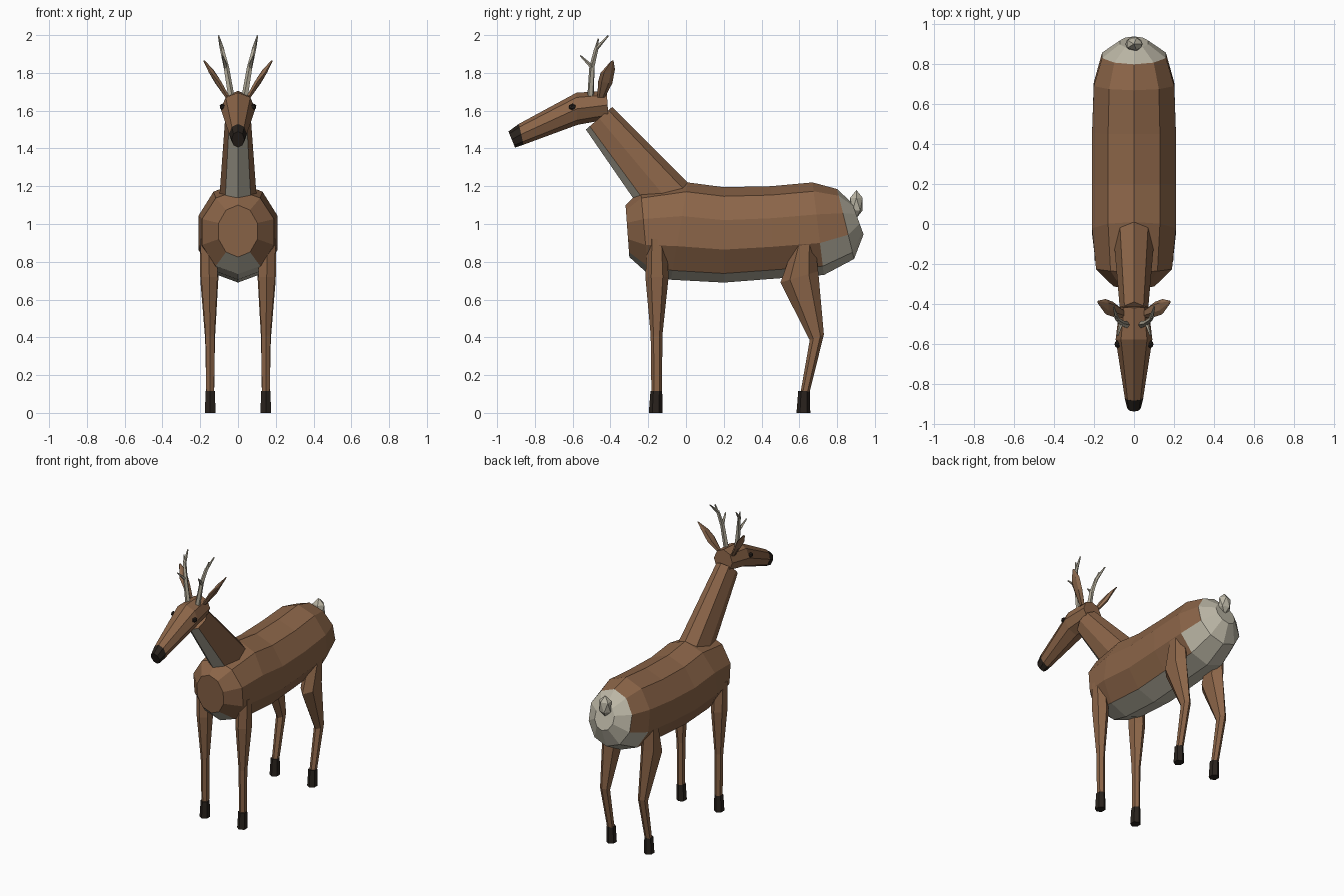
import bpy, bmesh, math
from mathutils import Vector

if "Cube" in bpy.data.objects:
    bpy.data.objects.remove(bpy.data.objects["Cube"])


def material(name, rgb):
    m = bpy.data.materials.new(name)
    m.diffuse_color = (*rgb, 1)
    m.use_nodes = True
    m.node_tree.nodes["Principled BSDF"].inputs["Base Color"].default_value = m.diffuse_color
    return m


BROWN = material("brown_coat", (0.26, 0.13, 0.065))
CREAM = material("pale_coat", (0.50, 0.47, 0.38))
DARK = material("dark_horn", (0.022, 0.016, 0.012))
BONE = material("antler_bone", (0.45, 0.41, 0.32))
INNER = material("ear_coat", (0.28, 0.15, 0.08))


def make(name, bm, mats, mirror=False):
    bmesh.ops.recalc_face_normals(bm, faces=bm.faces)
    me = bpy.data.meshes.new(name)
    bm.to_mesh(me)
    bm.free()
    ob = bpy.data.objects.new(name, me)
    bpy.context.collection.objects.link(ob)
    for m in mats:
        me.materials.append(m)
    if mirror:
        ob.modifiers.new("Mirror", "MIRROR").use_mirror_merge = False
    return ob


def skin(bm, rings, sides, pick=None):
    """Skin rings given as (centre, u, v); pick(segment, side) gives the material slot."""
    loops = []
    for c, u, v in rings:
        angles = [2 * math.pi * k / sides for k in range(sides)]
        loops.append([bm.verts.new(c + u * math.cos(a) + v * math.sin(a)) for a in angles])
    for s, (p, q) in enumerate(zip(loops, loops[1:])):
        for k in range(sides):
            j = (k + 1) % sides
            f = bm.faces.new((p[k], p[j], q[j], q[k]))
            f.material_index = pick(s, k) if pick else 0
    for s, lp in ((-1, loops[0]), (len(rings) - 1, loops[-1])):
        f = bm.faces.new(lp)
        f.material_index = pick(s, 0) if pick else 0


def loft(name, rows, sides, mats, pick=None, mirror=False):
    """Each row: (y, z) of top point, (y, z) of bottom point, half width, centre x."""
    rings = []
    for ya, za, yb, zb, hw, x in rows:
        a, b = Vector((x, ya, za)), Vector((x, yb, zb))
        rings.append(((a + b) / 2, (a - b) / 2, Vector((hw, 0, 0))))
    bm = bmesh.new()
    skin(bm, rings, sides, pick)
    return make(name, bm, mats, mirror)


def tube(bm, pts, radii, sides=5):
    pts = [Vector(p) for p in pts]
    rings = []
    for i, (p, r) in enumerate(zip(pts, radii)):
        d = pts[min(i + 1, len(pts) - 1)] - pts[max(i - 1, 0)]
        q = d.to_track_quat('Z', 'Y')
        rings.append((p, q @ Vector((r, 0, 0)), q @ Vector((0, r, 0))))
    skin(bm, rings, sides)


def gem(name, loc, size, mat, mirror=False):
    bm = bmesh.new()
    bmesh.ops.create_icosphere(bm, subdivisions=1, radius=1)
    for v in bm.verts:
        v.co = Vector(a * s + l for a, s, l in zip(v.co, size, loc))
    return make(name, bm, [mat], mirror)


# Body with pale belly and rump
def body_colour(seg, side):
    if seg >= 6 or side in (4, 5) and seg >= 0:
        return 1
    return 1 if seg == 5 and 3 <= side <= 6 else 0


loft("body", [
    (-0.32, 1.10, -0.30, 0.825, 0.108, 0),
    (-0.24, 1.18, -0.20, 0.735, 0.20, 0),
    (0.01, 1.22, -0.08, 0.705, 0.221, 0),
    (0.20, 1.195, 0.20, 0.69, 0.221, 0),
    (0.45, 1.20, 0.46, 0.71, 0.221, 0),
    (0.67, 1.22, 0.73, 0.73, 0.212, 0),
    (0.80, 1.185, 0.89, 0.815, 0.168, 0),
    (0.88, 1.11, 0.94, 0.945, 0.075, 0)],
    10, [BROWN, CREAM], body_colour)

# Neck with pale throat
loft("neck", [
    (0.03, 1.20, -0.22, 1.05, 0.10, 0),
    (-0.39, 1.62, -0.53, 1.50, 0.068, 0)],
    8, [BROWN, CREAM], lambda s, k: 1 if s == 0 and k in (3, 4) else 0)

# Head and nose
loft("head", [
    (-0.42, 1.705, -0.41, 1.555, 0.072, 0),
    (-0.58, 1.695, -0.575, 1.525, 0.092, 0),
    (-0.885, 1.53, -0.86, 1.42, 0.046, 0)],
    8, [BROWN])
loft("nose", [
    (-0.885, 1.53, -0.86, 1.42, 0.047, 0),
    (-0.94, 1.49, -0.905, 1.405, 0.034, 0)],
    8, [DARK])
gem("eyes", (0.083, -0.602, 1.62), (0.016, 0.021, 0.018), DARK, True)

# Ears
loft("ears", [
    (-0.43, 1.67, -0.47, 1.67, 0.014, 0.055),
    (-0.39, 1.745, -0.465, 1.755, 0.020, 0.105),
    (-0.376, 1.82, -0.452, 1.80, 0.016, 0.142),
    (-0.384, 1.867, -0.398, 1.862, 0.004, 0.18)],
    6, [INNER], mirror=True)

# Antlers: one beam and two tines per side
bm = bmesh.new()
tube(bm, [(0.038, -0.505, 1.68), (0.062, -0.497, 1.83), (0.085, -0.475, 1.93), (0.103, -0.412, 1.997)],
     [0.018, 0.015, 0.012, 0.004])
tube(bm, [(0.064, -0.497, 1.83), (0.082, -0.56, 1.892)], [0.012, 0.004])
tube(bm, [(0.083, -0.478, 1.92), (0.098, -0.464, 1.98)], [0.010, 0.004])
make("antlers", bm, [BONE], True)

# Legs and hooves
loft("front_legs", [
    (-0.105, 0.92, -0.205, 0.92, 0.050, 0.155),
    (-0.092, 0.72, -0.215, 0.72, 0.050, 0.152),
    (-0.125, 0.41, -0.187, 0.41, 0.027, 0.148),
    (-0.127, 0.10, -0.183, 0.10, 0.024, 0.147)],
    6, [BROWN], mirror=True)
loft("hind_legs", [
    (0.68, 0.92, 0.575, 0.90, 0.055, 0.155),
    (0.70, 0.75, 0.50, 0.69, 0.055, 0.152),
    (0.73, 0.415, 0.655, 0.385, 0.030, 0.148),
    (0.652, 0.10, 0.605, 0.10, 0.024, 0.147)],
    6, [BROWN], mirror=True)
for name, y in (("front_hooves", -0.157), ("hind_hooves", 0.625)):
    loft(name, [
        (y + 0.031, 0.115, y - 0.031, 0.115, 0.028, 0.147),
        (y + 0.033, 0.0, y - 0.040, 0.0, 0.033, 0.147)],
        6, [DARK], mirror=True)

# Tail
gem("tail", (0, 0.902, 1.105), (0.048, 0.039, 0.075), CREAM)
